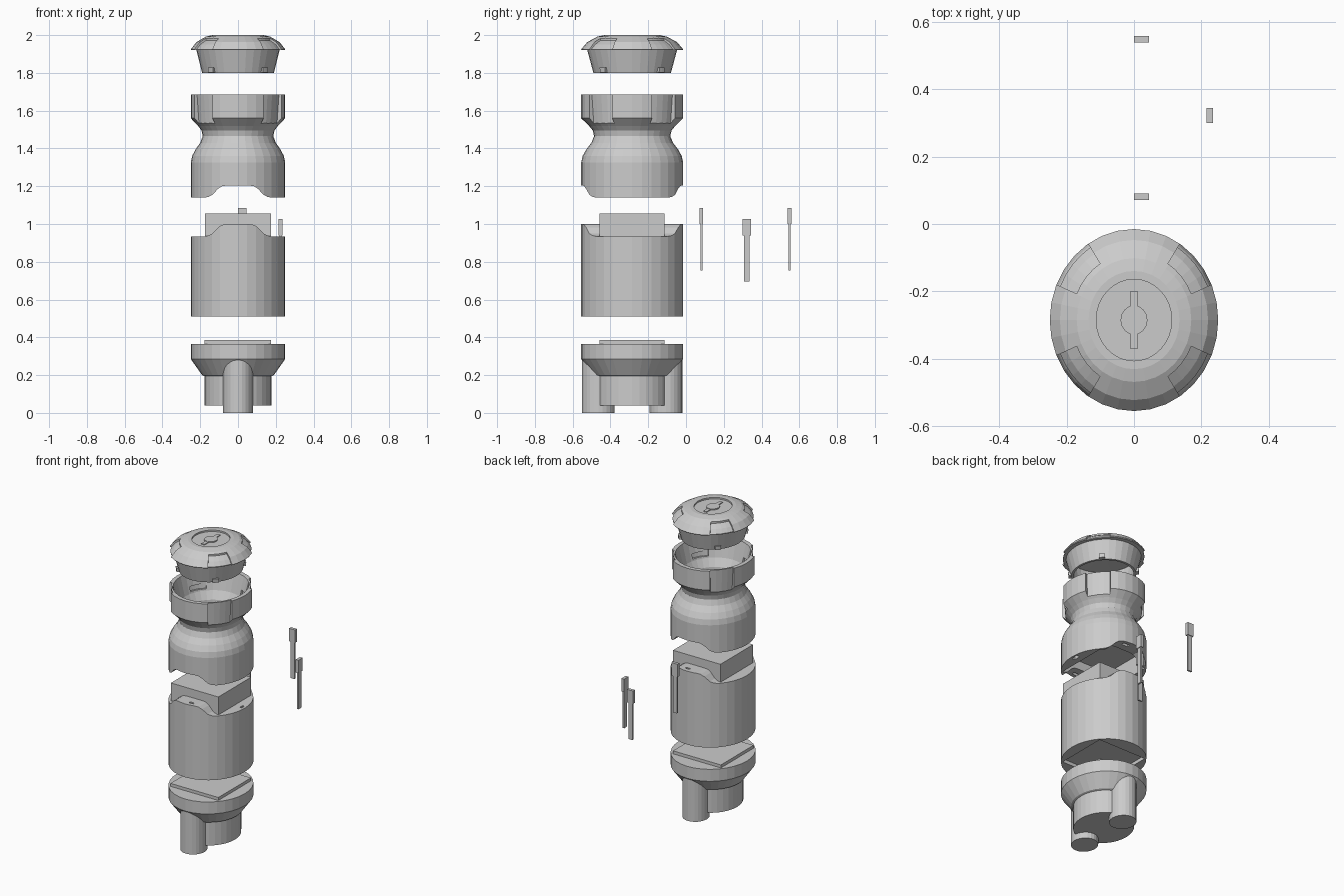
import bpy, bmesh, math

if "Cube" in bpy.data.objects:
    bpy.data.objects.remove(bpy.data.objects["Cube"])

CY, SY = -0.285, 1.08          # body centre and its slight oval stretch in y
GRIPS = [(23, 57), (123, 157), (203, 237), (303, 337)]


def finish(bm, name):
    bmesh.ops.remove_doubles(bm, verts=bm.verts, dist=1e-5)
    bmesh.ops.recalc_face_normals(bm, faces=bm.faces)
    me = bpy.data.meshes.new(name)
    bm.to_mesh(me)
    bm.free()
    ob = bpy.data.objects.new(name, me)
    bpy.context.collection.objects.link(ob)
    return ob


def sweep(name, prof, a0=0, a1=360, n=32, cx=0.0, cy=0.0):
    """Sweep a closed (r, z) outline about the z axis, fully or over an arc."""
    bm = bmesh.new()
    full = a1 - a0 == 360
    rings = []
    for i in range(n if full else n + 1):
        a = math.radians(a0 + (a1 - a0) * i / n)
        rings.append([bm.verts.new((cx + r * math.cos(a), CY + SY * (cy + r * math.sin(a)), z))
                      for r, z in prof])
    m = len(prof)
    for i in range(n):
        p, q = rings[i], rings[(i + 1) % len(rings)]
        for j in range(m):
            k = (j + 1) % m
            if prof[j][0] == 0 and prof[k][0] == 0:
                continue
            if prof[j][0] == 0:
                vs = (rings[0][j], q[k], p[k])
            elif prof[k][0] == 0:
                vs = (p[j], q[j], rings[0][k])
            else:
                vs = (p[j], q[j], q[k], p[k])
            bm.faces.new(vs)
    if not full:
        bm.faces.new(rings[0])
        bm.faces.new(rings[-1])
    bmesh.ops.delete(bm, geom=[v for v in bm.verts if not v.link_faces], context='VERTS')
    return finish(bm, name)


def box(name, x0, x1, y0, y1, z0, z1):
    bm = bmesh.new()
    bmesh.ops.create_cube(bm, size=1)
    for v in bm.verts:
        v.co = ((x0, x1)[v.co.x > 0], (y0, y1)[v.co.y > 0], (z0, z1)[v.co.z > 0])
    return finish(bm, name)


def prism(name, pts):
    """Extrude an (x, z) outline front to back through the body."""
    bm = bmesh.new()
    f = bm.faces.new([bm.verts.new((x, CY - 0.4, z)) for x, z in pts])
    ext = bmesh.ops.extrude_face_region(bm, geom=[f])
    for v in ext['geom']:
        if isinstance(v, bmesh.types.BMVert):
            v.co.y += 0.8
    return finish(bm, name)


def combine(ob, tool, op='DIFFERENCE'):
    tool.hide_render = True
    m = ob.modifiers.new(op, 'BOOLEAN')
    m.operation, m.object, m.solver = op, tool, 'EXACT'
    bpy.context.view_layer.objects.active = ob
    bpy.ops.object.modifier_apply(modifier=m.name)
    bpy.data.objects.remove(tool)


def wave(z, right):
    """Curved shoulder of the interlocking joint, rising 0.065 in the middle."""
    half = [(0.175, 0), (0.155, 0.004), (0.135, 0.015), (0.105, 0.047), (0.085, 0.06), (0.06, 0.064)]
    up = [(-x, z + h) for x, h in half] + [(x, z + h) for x, h in reversed(half)]
    return [(-right, z)] + up + [(right, z)]


# Cap: domed lid with recessed centre and hollow tapered skirt
cap = sweep("cap", [(0, 1.99), (0.112, 1.99), (0.112, 2.0), (0.135, 2.0), (0.17, 1.992), (0.22, 1.963),
                    (0.25, 1.925), (0.246, 1.92), (0.22, 1.92), (0.19, 1.8), (0.176, 1.8),
                    (0.2, 1.94), (0, 1.95)])
for a, b in GRIPS:
    combine(cap, sweep("cut", [(0.185, 1.972), (0.217, 1.95), (0.238, 1.925), (0.238, 1.9),
                               (0.3, 1.9), (0.3, 2.05), (0.185, 2.05)], a, b, 4))
# Locking tabs on the skirt
for a in (45, 135, 225, 315):
    sweep("cap_tab", [(0.185, 1.803), (0.206, 1.803), (0.208, 1.828), (0.19, 1.828)], a - 5, a + 5, 2)
# Turn latch in the cap recess
sweep("latch_disc", [(0, 1.985), (0.04, 1.985), (0.04, 1.997), (0, 1.997)], n=16)
box("latch_bar", -0.012, 0.012, CY - 0.085, CY + 0.085, 1.985, 1.995)

# Upper body: collar, neck and bulge around a hollow cup
upper = sweep("upper_body", [(0, 1.14), (0.25, 1.14), (0.25, 1.325), (0.243, 1.36), (0.225, 1.395),
                             (0.2, 1.43), (0.187, 1.465), (0.193, 1.495), (0.212, 1.52),
                             (0.25, 1.56), (0.25, 1.685), (0.224, 1.685), (0.193, 1.56),
                             (0.165, 1.51), (0.16, 1.465), (0.18, 1.42), (0.205, 1.36),
                             (0.205, 1.305), (0, 1.305)])
for a, b in GRIPS:
    # Finger grips outside the collar
    combine(upper, sweep("cut", [(0.238, 1.72), (0.222, 1.5), (0.3, 1.5), (0.3, 1.72)], a, b, 4))
    # L-shaped locking slots inside the collar
    m = (a + b) / 2
    combine(upper, sweep("cut", [(0.18, 1.72), (0.232, 1.72), (0.206, 1.57), (0.18, 1.57)], m - 5, m + 5, 2))
    combine(upper, sweep("cut", [(0.17, 1.603), (0.213, 1.603), (0.207, 1.572), (0.17, 1.572)], m, m + 25, 4))
combine(upper, prism("cut", [(-0.4, 1.0)] + wave(1.14, 0.19)[1:-1] + [(0.4, 1.0)]))
combine(upper, box("cut", -0.177, 0.177, CY - 0.175, CY + 0.175, 1.0, 1.262))

# Middle body: drum with the matching wave top, square tenon and mortise
middle = sweep("middle_body", [(0, 0.51), (0.25, 0.51), (0.25, 1.1), (0, 1.1)])
combine(middle, prism("cut", [(-0.4, 0.4)] + wave(0.935, 0.4) + [(0.4, 0.4)]), 'INTERSECT')
combine(middle, box("tenon", -0.175, 0.175, CY - 0.172, CY + 0.172, 0.8, 1.055), 'UNION')
combine(middle, box("cut", -0.177, 0.177, CY - 0.174, CY + 0.174, 0.4, 0.533))

# Base: rim and cone on a round column with two feet
base = sweep("base", [(0, 0.04), (0.178, 0.04), (0.178, 0.195), (0.19, 0.2), (0.25, 0.285),
                      (0.25, 0.365), (0, 0.365)])
combine(base, box("tenon", -0.178, 0.175, CY - 0.172, CY + 0.172, 0.3, 0.385), 'UNION')
for s in (-1, 1):
    combine(base, sweep("foot", [(0, 0), (0.08, 0), (0.08, 0.3), (0, 0.3)], n=24, cy=s * 0.166), 'UNION')

# Loose pins behind the body, with matching sockets 0.6 units in front of them
for name, x, y, shoulder, along_x in (("front_pin", 0.022, 0.081, 1.0, True),
                                      ("side_pin", 0.225, 0.322, 0.94, False),
                                      ("back_pin", 0.022, 0.548, 1.0, True)):
    def block(label, w, d, z0, z1, dy=0.0):
        hx, hy = (w / 2, d / 2) if along_x else (d / 2, w / 2)
        return box(label, x - hx, x + hx, y + dy - hy, y + dy + hy, z0, z1)
    pin = block(name, 0.044, 0.02, shoulder, shoulder + 0.086)
    combine(pin, block("shaft", 0.03, 0.011, shoulder - 0.245, shoulder + 0.03), 'UNION')
    combine(middle, block("cut", 0.032, 0.013, shoulder - 0.25, shoulder + 0.03, -0.6))
    combine(upper, block("cut", 0.046, 0.022, 1.1, shoulder + 0.293, -0.6))
